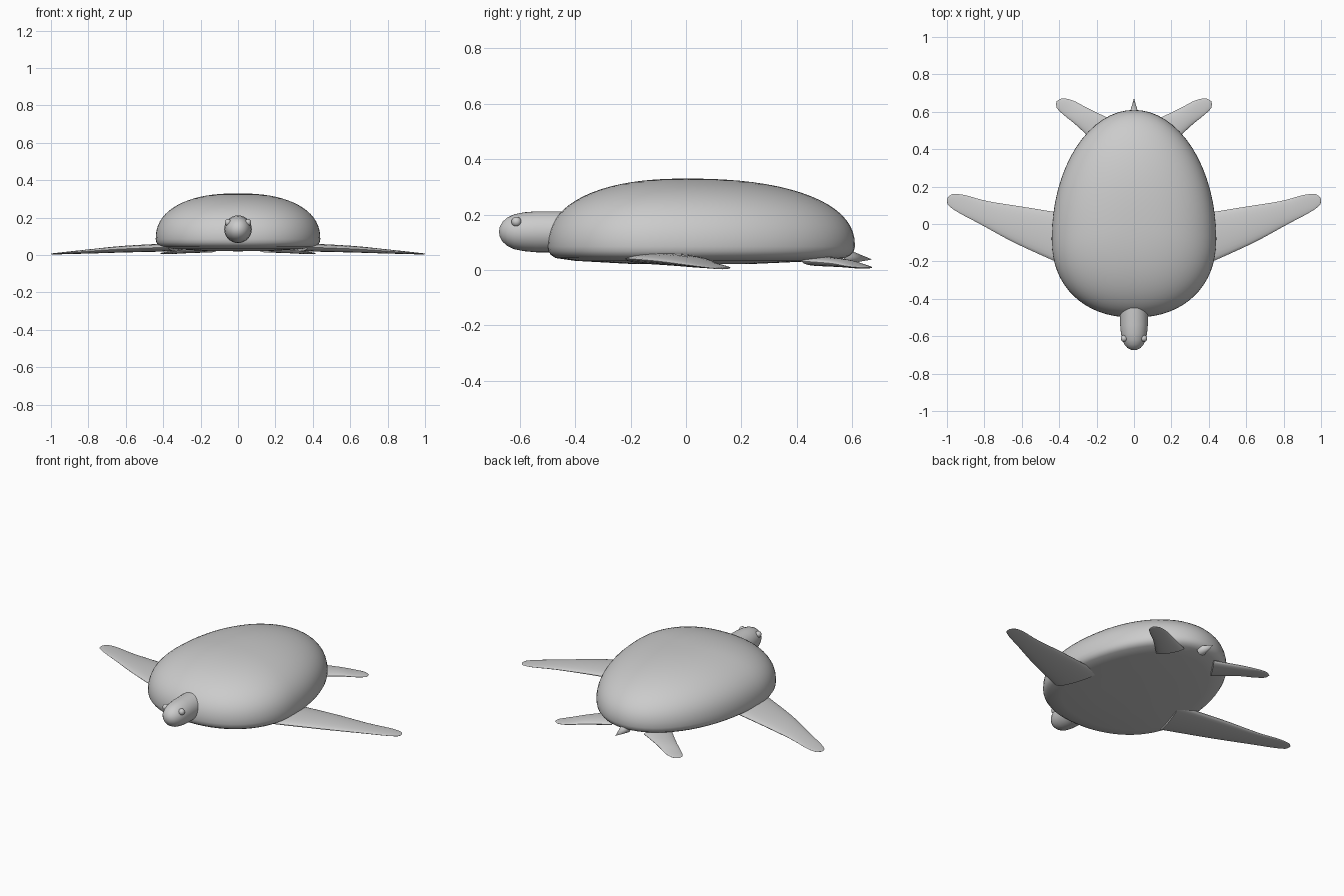
import bpy, bmesh, math
from mathutils import Vector

if "Cube" in bpy.data.objects:
    bpy.data.objects.remove(bpy.data.objects["Cube"])


def spow(v, p):
    return math.copysign(abs(v) ** p, v)


def loft(name, rings, angle=40):
    """Skin a list of equal-length rings; single-point rings close to a pole."""
    bm = bmesh.new()
    vs = [[bm.verts.new(p) for p in ring] for ring in rings]
    for a, b in zip(vs, vs[1:]):
        n = max(len(a), len(b))
        for i in range(n):
            j = (i + 1) % n
            if len(a) == 1:
                bm.faces.new((a[0], b[i], b[j]))
            elif len(b) == 1:
                bm.faces.new((a[i], a[j], b[0]))
            else:
                bm.faces.new((a[i], a[j], b[j], b[i]))
    for end in (vs[0], vs[-1]):
        if len(end) > 2:
            bm.faces.new(end)
    bmesh.ops.recalc_face_normals(bm, faces=bm.faces)
    me = bpy.data.meshes.new(name)
    bm.to_mesh(me)
    bm.free()
    ob = bpy.data.objects.new(name, me)
    bpy.context.collection.objects.link(ob)
    smooth(ob, angle)
    return ob


def smooth(ob, angle):
    bpy.ops.object.select_all(action='DESELECT')
    ob.select_set(True)
    bpy.context.view_layer.objects.active = ob
    bpy.ops.object.shade_smooth_by_angle(angle=math.radians(angle))


# Shell: egg-shaped outline, scaled along a domed profile
def egg(r, z, n=64):
    if r == 0:
        return [(0, 0, z)]
    pts = []
    for i in range(n):
        a = 2 * math.pi * i / n
        c, s = math.cos(a), math.sin(a)
        if s < 0:
            x, y = 0.44 * spow(c, 0.91), -0.08 + 0.42 * spow(s, 0.91)
        else:
            x, y = 0.44 * c, -0.08 + 0.69 * s
        pts.append((r * x, r * y, z))
    return pts


profile = [(0, 0.02), (0.4, 0.022), (0.8, 0.033), (0.94, 0.043),
           (0.975, 0.054), (0.993, 0.068)]
N = 18
for i in range(N):
    t = 0.5 * math.pi * i / N
    profile.append((math.cos(t) ** 0.87, 0.085 + 0.245 * math.sin(t) ** 0.87))
profile.append((0, 0.33))
loft("shell", [egg(r, z) for r, z in profile], 60)

# Head: rounded snout turned around the y axis
head = [(-0.675, 0), (-0.672, 0.018), (-0.662, 0.036), (-0.645, 0.051),
        (-0.62, 0.063), (-0.585, 0.070), (-0.54, 0.074), (-0.40, 0.074)]
loft("head", [[(0, y, 0.138)] if r == 0 else
              [(r * math.cos(k * math.pi / 16), y, 0.138 + r * math.sin(k * math.pi / 16))
               for k in range(32)] for y, r in head])

# Tail: small cone
loft("tail", [[(0.03 * math.cos(k * math.pi / 12), 0.57, 0.05 + 0.03 * math.sin(k * math.pi / 12))
               for k in range(24)], [(0, 0.672, 0.038)]])


# Flippers: flat elliptical sections (x, y, z, half width, half thickness)
def flipper(name, secs, side, steps=5):
    def at(k, t):
        p = [Vector(secs[min(max(k + d, 0), len(secs) - 1)]) for d in (-1, 0, 1, 2)]
        return 0.5 * (2 * p[1] + (p[2] - p[0]) * t + (2 * p[0] - 5 * p[1] + 4 * p[2] - p[3]) * t * t
                      + (3 * p[1] - p[0] - 3 * p[2] + p[3]) * t ** 3)
    d = Vector(secs[-1][:2]) - Vector(secs[0][:2])
    d.normalize()
    rings = []
    for k in range(len(secs) - 1):
        for s in range(steps):
            x, y, z, w, h = at(k, s / steps)
            rings.append([(side * (x - d.y * w * math.cos(a)), y + d.x * w * math.cos(a),
                           z + h * math.sin(a))
                          for a in (2 * math.pi * i / 24 for i in range(24))])
    x, y, z = secs[-1][:3]
    rings.append([(side * x, y, z)])
    loft(name, rings, 50)


front = [(0.33, -0.09, 0.042, 0.138, 0.022), (0.60, -0.008, 0.032, 0.101, 0.018),
         (0.80, 0.060, 0.019, 0.065, 0.011), (0.92, 0.107, 0.011, 0.050, 0.006),
         (0.975, 0.127, 0.007, 0.035, 0.004), (0.992, 0.132, 0.006, 0.020, 0.003),
         (1.0, 0.135, 0.006, 0, 0)]
rear = [(0.15, 0.485, 0.032, 0.080, 0.018), (0.27, 0.568, 0.024, 0.056, 0.014),
        (0.345, 0.618, 0.014, 0.047, 0.008), (0.39, 0.643, 0.010, 0.034, 0.005),
        (0.405, 0.651, 0.009, 0.020, 0.003), (0.414, 0.656, 0.009, 0, 0)]

for side, label in ((1, "left"), (-1, "right")):
    flipper(label + "_front_flipper", front, side)
    flipper(label + "_rear_flipper", rear, side)
    # Eyes
    bpy.ops.mesh.primitive_uv_sphere_add(segments=20, ring_count=12, radius=0.018,
                                         location=(side * 0.053, -0.612, 0.174))
    eye = bpy.context.object
    eye.name = label + "_eye"
    smooth(eye, 60)
